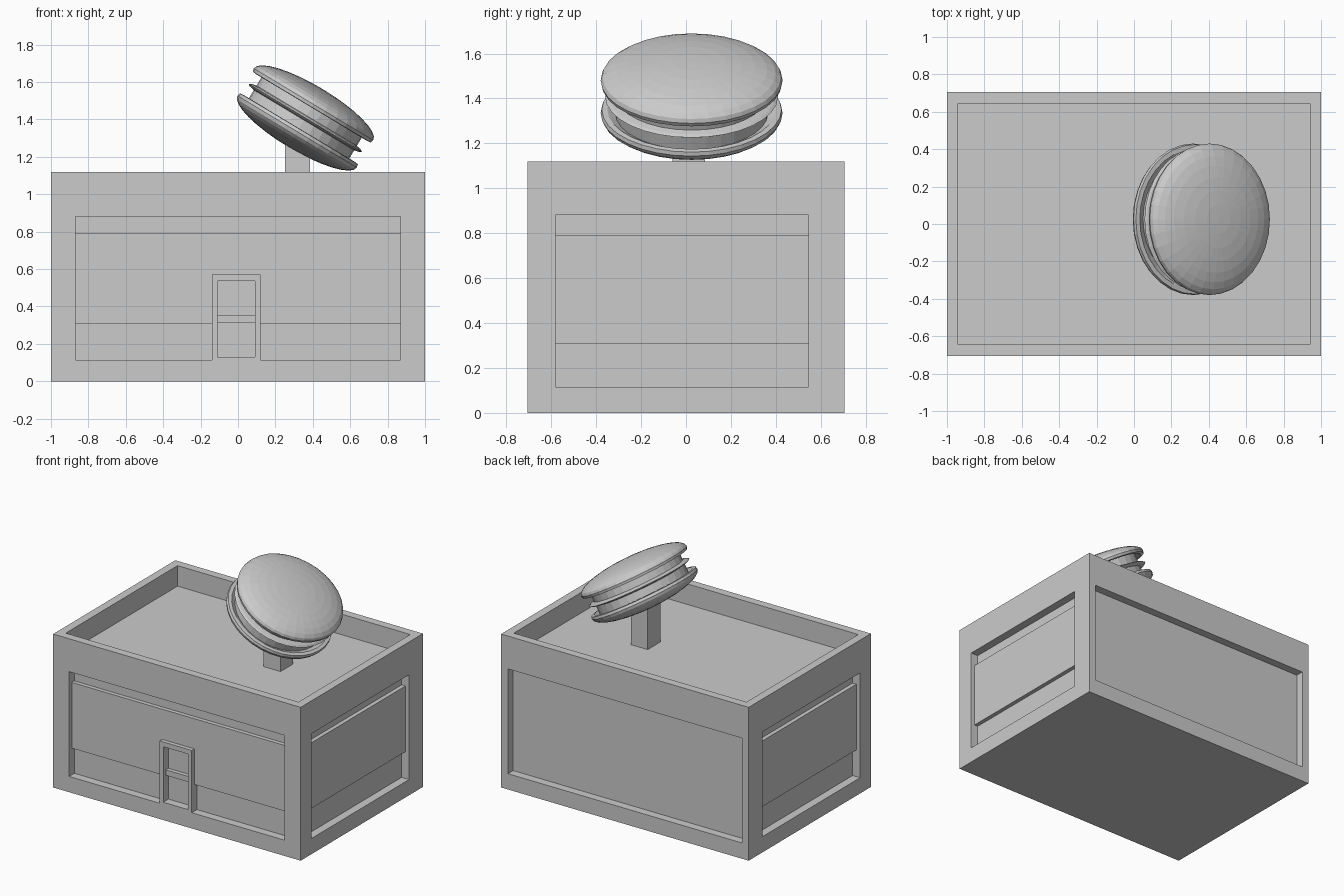
import bpy, bmesh, math
from mathutils import Matrix, Vector

default = bpy.data.objects.get("Cube")
if default:
    bpy.data.objects.remove(default, do_unlink=True)

grey = bpy.data.materials.new("plain_grey")
grey.use_nodes = True
grey.diffuse_color = (0.6, 0.6, 0.6, 1)
grey.node_tree.nodes["Principled BSDF"].inputs["Base Color"].default_value = (0.6, 0.6, 0.6, 1)


def finish(name, bm):
    bmesh.ops.recalc_face_normals(bm, faces=bm.faces)
    mesh = bpy.data.meshes.new(name)
    bm.to_mesh(mesh)
    bm.free()
    mesh.materials.append(grey)
    obj = bpy.data.objects.new(name, mesh)
    bpy.context.collection.objects.link(obj)
    return obj


def box(name, x0, x1, y0, y1, z0, z1):
    bm = bmesh.new()
    lo, hi = Vector((x0, y0, z0)), Vector((x1, y1, z1))
    size = Matrix.Diagonal((hi - lo).to_4d())
    bmesh.ops.create_cube(bm, size=1, matrix=Matrix.Translation((lo + hi) / 2) @ size)
    return finish(name, bm)


def cut(target, *extent):
    cutter = box("cutter", *extent)
    cutter.hide_render = True
    mod = target.modifiers.new("recess", "BOOLEAN")
    mod.operation, mod.solver, mod.object = "DIFFERENCE", "EXACT", cutter
    bpy.context.view_layer.objects.active = target
    bpy.ops.object.modifier_apply(modifier=mod.name)
    bpy.data.objects.remove(cutter, do_unlink=True)


# Main dimensions
W, D, H = 1.0, 0.705, 1.12
DEPTH, STEP = 0.06, 0.03
LOW, HIGH = 0.115, 0.88
BAND = (0.31, 0.79)
FRONT_W = 0.87
SIDE = (-0.58, 0.545)

# Building shell with roof well and wall recesses
building = box("building", -W, W, -D, D, 0, H)
cut(building, -0.94, 0.94, -0.645, 0.645, 0.97, H + 0.1)
cut(building, -FRONT_W, FRONT_W, -D - 0.1, -D + DEPTH, LOW, HIGH)
cut(building, -0.945, 0.945, D - DEPTH, D + 0.1, LOW, HIGH)
cut(building, W - DEPTH, W + 0.1, *SIDE, LOW, HIGH)
cut(building, -W - 0.1, -W + DEPTH, *SIDE, LOW, HIGH)

# Raised side bands
box("left_band", W - DEPTH, W - STEP, *SIDE, *BAND)
box("right_band", -W + STEP, -W + DEPTH, *SIDE, *BAND)

# Raised front band, split around the door
front, face, back = -D, -D + STEP, -D + DEPTH
DOOR_L, DOOR_R, DOOR_TOP = -0.14, 0.12, 0.57
box("front_band_right", -FRONT_W, DOOR_L, face, back, *BAND)
box("front_band_left", DOOR_R, FRONT_W, face, back, *BAND)
box("front_band_over_door", DOOR_L, DOOR_R, face, back, DOOR_TOP, BAND[1])

# Door frame and crossbar
box("door_jamb_right", DOOR_L, -0.11, front, back, LOW, DOOR_TOP)
box("door_jamb_left", 0.09, DOOR_R, front, back, LOW, DOOR_TOP)
box("door_head", -0.11, 0.09, front, back, 0.535, DOOR_TOP)
box("door_sill", -0.11, 0.09, front, back, LOW, 0.13)
box("door_crossbar", -0.11, 0.09, face, back, 0.315, 0.355)

# Sign post
box("sign_post", 0.25, 0.385, -0.06, 0.085, 0.97, 1.3)

# Tilted layered sign
place = (Matrix.Translation((0.36, 0.025, 1.408))
         @ Matrix.Rotation(math.radians(31), 4, "Y")
         @ Matrix.Diagonal((0.92, 1, 1, 1)))


def disc(name, profile, offset=0, flip=1):
    bm = bmesh.new()
    verts = [bm.verts.new((r, 0, offset + flip * h)) for r, h in profile]
    edges = [bm.edges.new(pair) for pair in zip(verts, verts[1:])]
    bmesh.ops.spin(bm, geom=verts + edges, cent=(0, 0, 0), axis=(0, 0, 1),
                   angle=math.tau, steps=32)
    bmesh.ops.remove_doubles(bm, verts=bm.verts, dist=0.0005)
    bm.transform(place)
    return finish(name, bm)


def arc(radius, height, start, end, steps):
    angles = [math.radians(start + (end - start) * i / steps) for i in range(steps + 1)]
    return [(radius * math.sin(a), height * math.cos(a)) for a in angles]


dome = arc(0.405, 0.095, 0, 90, 8) + [(0.4, -0.018), (0.375, -0.02), (0.34, 0), (0, 0)]
disc("sign_top", dome, 0.085)
disc("sign_bottom", dome, -0.085, -1)
disc("sign_middle", arc(0.385, 0.03, 0, 180, 12))
disc("sign_core", [(0, 0.086), (0.34, 0.086), (0.34, -0.086), (0, -0.086)])
